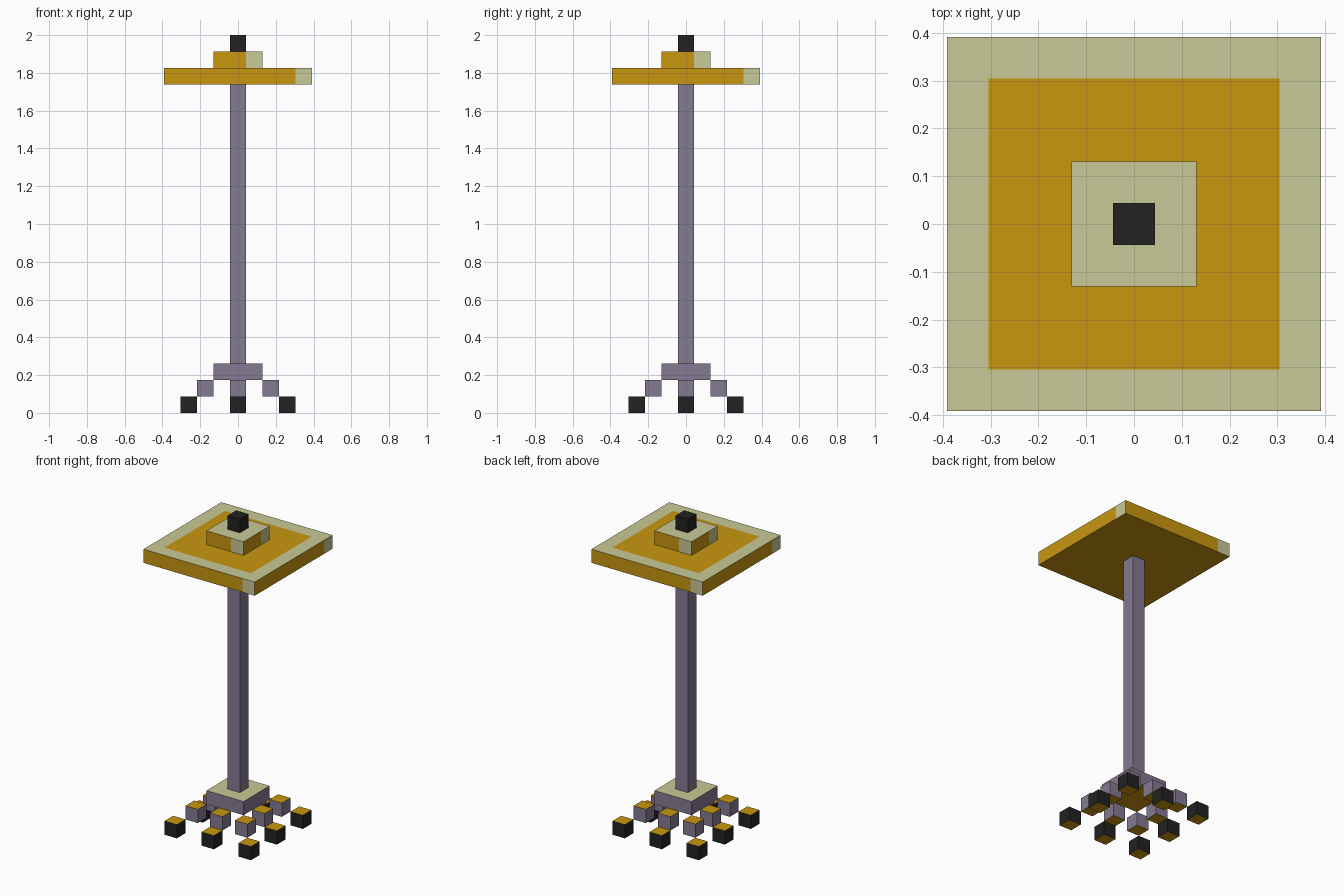
import bpy, bmesh
from mathutils import Vector

if "Cube" in bpy.data.objects:
    bpy.data.objects.remove(bpy.data.objects["Cube"])

V = 2 / 23  # one block unit; the model is 23 blocks tall


def colour(name, hexcode):
    lin = []
    for i in (0, 2, 4):
        c = int(hexcode[i:i + 2], 16) / 255
        lin.append(c / 12.92 if c <= 0.04045 else ((c + 0.055) / 1.055) ** 2.4)
    m = bpy.data.materials.new(name)
    m.diffuse_color = (*lin, 1)
    m.use_nodes = True
    m.node_tree.nodes["Principled BSDF"].inputs["Base Color"].default_value = m.diffuse_color
    return m


MATS = [colour("orange", "C9960F"), colour("cream", "C9CA97"),
        colour("lilac grey", "867A91"), colour("black", "222222")]
ORANGE, CREAM, LILAC, BLACK = range(4)


def box(name, x, y, z0, width, height, rule, cut=None):
    """Square block in block units; rule(normal, centre) picks each face colour."""
    bm = bmesh.new()
    bmesh.ops.create_cube(bm, size=1)
    for v in bm.verts:
        v.co = Vector((v.co.x * width, v.co.y * width, (v.co.z + 0.5) * height)) * V
    if cut:
        for axis in (Vector((1, 0, 0)), Vector((0, 1, 0))):
            for s in (-1, 1):
                bmesh.ops.bisect_plane(bm, geom=bm.verts[:] + bm.edges[:] + bm.faces[:],
                                       plane_co=axis * s * cut * V, plane_no=axis)
    bm.normal_update()
    for f in bm.faces:
        f.material_index = rule(f.normal, f.calc_center_median() / V)
    me = bpy.data.meshes.new(name)
    bm.to_mesh(me)
    bm.free()
    for m in MATS:
        me.materials.append(m)
    ob = bpy.data.objects.new(name, me)
    ob.location = (x * V, y * V, z0 * V)
    bpy.context.collection.objects.link(ob)
    return ob


def side_strip(n, c, cut):
    # cream strip at the right-hand end of each side, seen from outside
    return CREAM if c.dot(Vector((0, 0, 1)).cross(n)) > cut else ORANGE


def canopy_rule(n, c):
    if n.z > 0.5:
        return CREAM if max(abs(c.x), abs(c.y)) > 3.5 else ORANGE
    return ORANGE if n.z < -0.5 else side_strip(n, c, 3.5)


def cap_rule(n, c):
    if abs(n.z) > 0.5:
        return CREAM if n.z > 0 else ORANGE
    return side_strip(n, c, 0.5)


def plain(col):
    return lambda n, c: col


def orange_ends(col):
    return lambda n, c: ORANGE if abs(n.z) > 0.5 else col


def hub_rule(n, c):
    return CREAM if n.z > 0.5 else ORANGE if n.z < -0.5 else LILAC


# feet and leg blocks in two rings of eight
for i in (-1, 0, 1):
    for j in (-1, 0, 1):
        if i or j:
            box("foot", 3 * i, 3 * j, 0, 1, 1, orange_ends(BLACK))
            box("leg_block", 2 * i, 2 * j, 1, 1, 1, orange_ends(LILAC))

# base hub and pole
box("base_hub", 0, 0, 2, 3, 1, hub_rule)
box("pole", 0, 0, 3, 1, 17, plain(LILAC))

# canopy, cap and finial
box("canopy", 0, 0, 20, 9, 1, canopy_rule, cut=3.5)
box("canopy_cap", 0, 0, 21, 3, 1, cap_rule, cut=0.5)
box("finial", 0, 0, 22, 1, 1, plain(BLACK))
